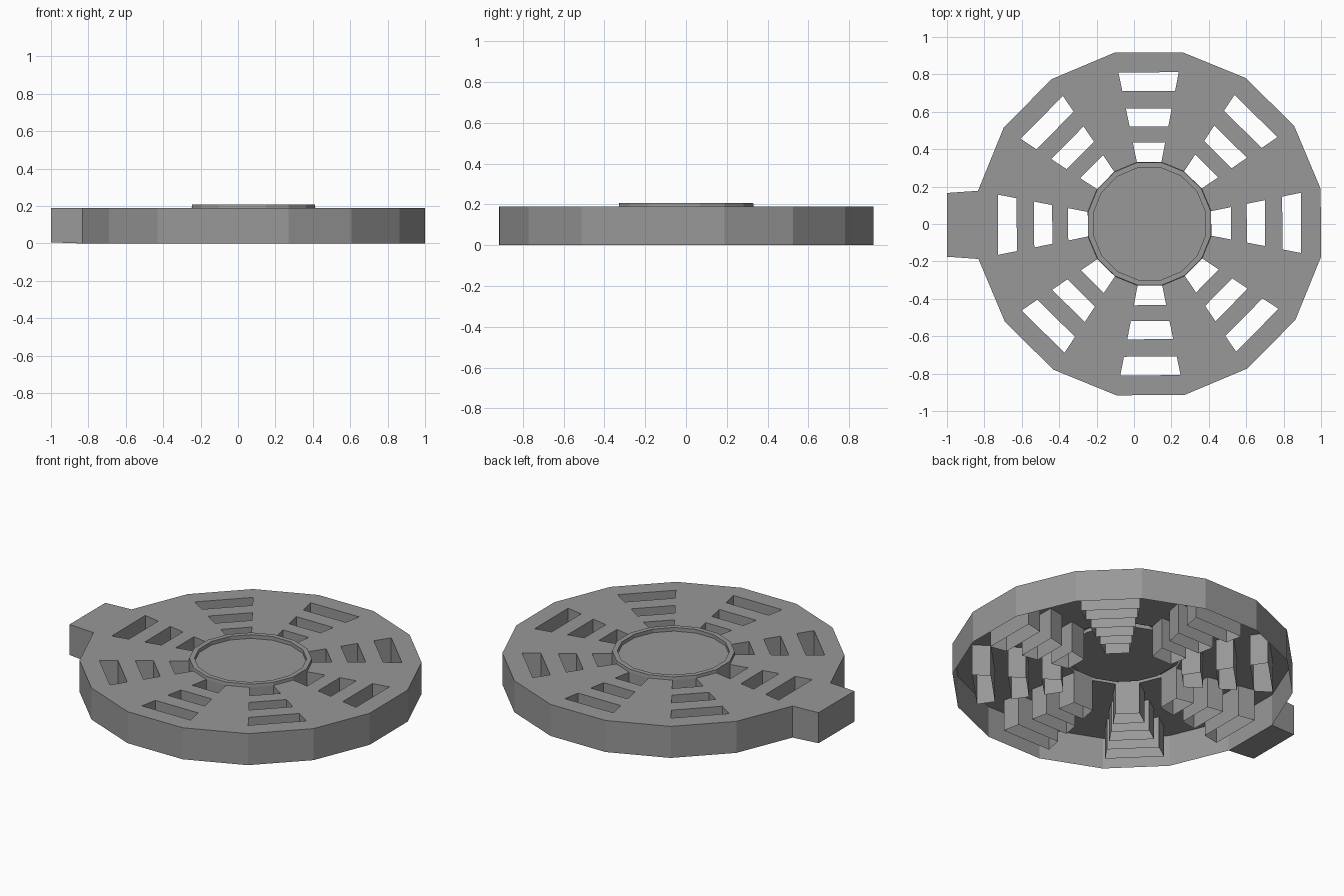
import bpy, bmesh, math

if "Cube" in bpy.data.objects:
    bpy.data.objects.remove(bpy.data.objects["Cube"])

CX, CY, TOP = 0.083, 0.001, 0.19
N = 16
TURN = math.radians(0.35)

iron = bpy.data.materials.new("dark_iron")
iron.diffuse_color = (0.314, 0.314, 0.314, 1)
iron.use_nodes = True
iron.node_tree.nodes["Principled BSDF"].inputs["Base Color"].default_value = iron.diffuse_color


def pt(k, r, z):
    """Corner k of a 16-gon whose flat sides lie at distance r from the centre."""
    a = (k - 0.5) * 2 * math.pi / N + TURN
    rad = r / math.cos(math.pi / N)
    return (CX + rad * math.cos(a), CY + rad * math.sin(a), z)


def make(name, faces):
    bm = bmesh.new()
    for f in faces:
        bm.faces.new([bm.verts.new(p) for p in f])
    bmesh.ops.remove_doubles(bm, verts=bm.verts, dist=1e-4)
    me = bpy.data.meshes.new(name)
    bm.to_mesh(me)
    bm.free()
    me.materials.append(iron)
    ob = bpy.data.objects.new(name, me)
    bpy.context.collection.objects.link(ob)
    return ob


def band(k, a, b):
    """Quad of sector k between profile points a and b, each (radius, height)."""
    return [pt(k, *a), pt(k, *b), pt(k + 1, *b), pt(k + 1, *a)]


RADII = [0.33, 0.435, 0.52, 0.617, 0.71, 0.81, 0.916]
cover, slots, hub = [], [], []
for k in range(N):
    # top plate: every second sector is a spoke with three openings
    for i, (r0, r1) in enumerate(zip(RADII, RADII[1:])):
        if k % 2 == 0 and i % 2 == 0:
            c = [(k, r0), (k, r1), (k + 1, r1), (k + 1, r0)]
            for (ka, ra), (kb, rb) in zip(c, c[1:] + c[:1]):
                slots.append([pt(ka, ra, TOP), pt(ka, ra, 0), pt(kb, rb, 0), pt(kb, rb, TOP)][::-1])
        else:
            cover.append(band(k, (r0, TOP), (r1, TOP)))
    # outer wall
    cover.append(band(k, (RADII[-1], TOP), (RADII[-1], 0)))
    # raised lip around the hub
    prof = [(0.30, 0.186), (0.30, 0.208), (0.328, 0.208), (0.33, TOP)]
    hub += [band(k, a, b) for a, b in zip(prof, prof[1:])]
# hub floor
hub.append([pt(k, 0.30, 0.186) for k in range(N)])

make("cover_plate", cover)
make("slot_walls", slots)
make("hub_lip", hub)

# side tab, open where it meets the outer wall
in0, in1 = pt(8, 0.916, 0)[:2], pt(9, 0.916, 0)[:2]      # rear and front root corners
out0, out1 = (-1.0, 0.166), (-1.0, -0.175)
ring = [in0, out0, out1, in1]
low = [0, 0.006, 0.006, 0]
up = [(*p, TOP) for p in ring]
dn = [(*p, z) for p, z in zip(ring, low)]
tab = [up, dn[::-1]] + [[up[i], dn[i], dn[i + 1], up[i + 1]] for i in range(3)]
make("side_tab", tab)
